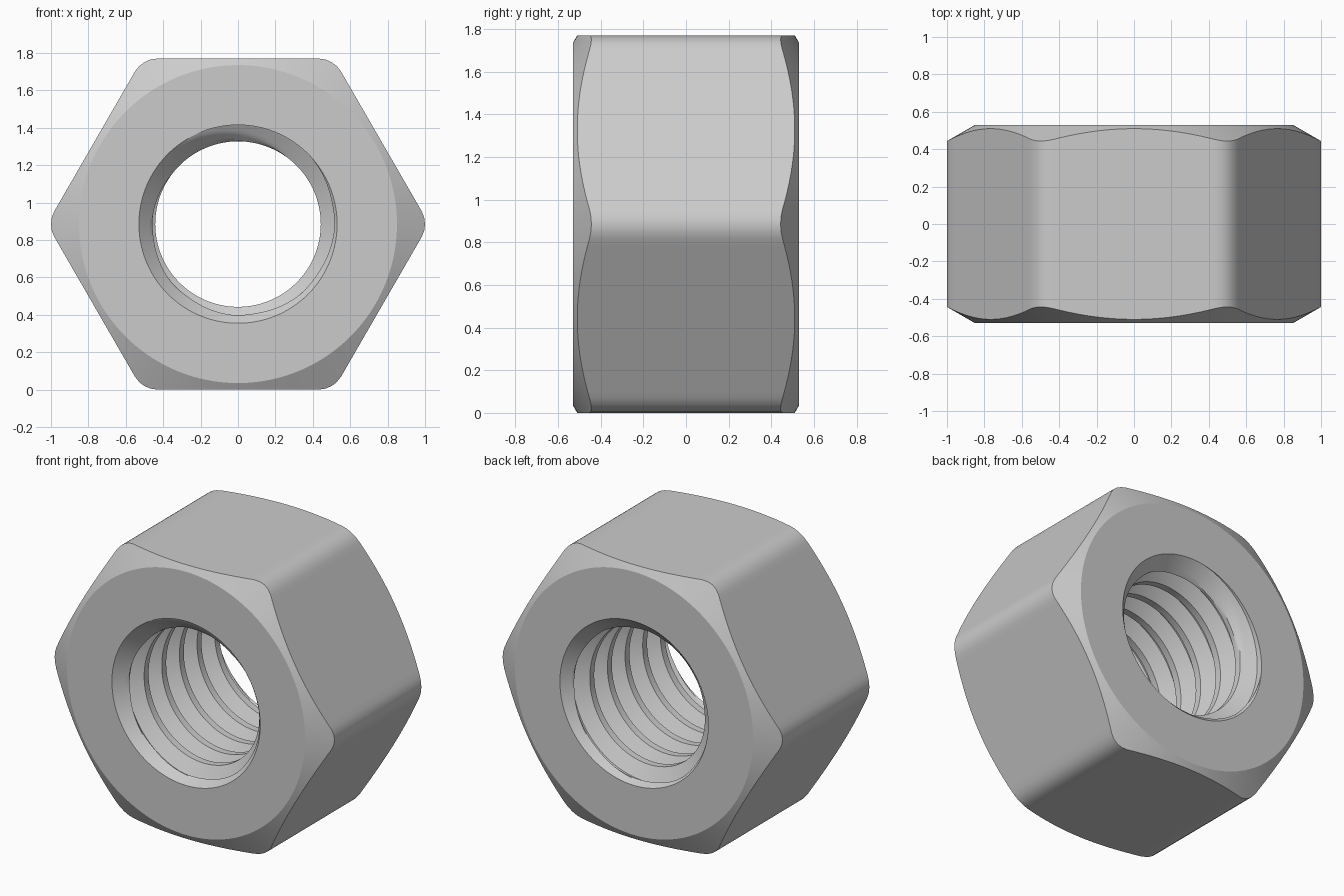
import bpy
import bmesh
from math import sin, cos, tan, pi, radians, sqrt, ceil

if "Cube" in bpy.data.objects:
    bpy.data.objects.remove(bpy.data.objects["Cube"])

# Main dimensions: the bore runs along y
APOTHEM, HALF, ROUND = 0.885, 0.53, 0.1415
FACE_R = 0.85                       # flat face radius, where the chamfer starts
MINOR, MAJOR, PITCH = 0.4425, 0.53, 0.18
COLUMNS = 180
CREST = PITCH / 4
FLANK = (MAJOR - MINOR) * tan(radians(30))
ROOT = PITCH - CREST - 2 * FLANK


def hex_radius(angle):
    """Radius of the rounded hexagon, with corners on the x axis."""
    phi = abs((angle + pi / 6) % (pi / 3) - pi / 6)
    centre = (APOTHEM - ROUND) / cos(pi / 6)
    if phi < radians(4.1):
        return centre * cos(phi) + sqrt(ROUND ** 2 - (centre * sin(phi)) ** 2)
    return APOTHEM / cos(pi / 6 - phi)


def thread_rows():
    """One pitch of thread as (offset, radius) steps."""
    steps = [(CREST, MINOR, MINOR, 3), (FLANK, MINOR, MAJOR, 6),
             (ROOT, MAJOR, MAJOR, 3), (FLANK, MAJOR, MINOR, 6)]
    rows, start = [], 0
    for width, r0, r1, count in steps:
        rows += [(start + width * i / count, r0 + (r1 - r0) * i / count)
                 for i in range(count)]
        start += width
    return rows


def column(angle):
    """Closed section of the nut at one angle, as (radius, y)."""
    points = []
    first = -HALF - FLANK - CREST - PITCH * (angle - pi / 3) / (2 * pi)
    turns = ceil(2 * HALF / PITCH) + 3
    for turn in range(-2, turns):
        for offset, radius in ROWS:
            y = first + turn * PITCH + offset
            y = max(-HALF, min(HALF, y))
            countersink = MAJOR - (HALF - abs(y))
            edge = HALF - abs(y) < 1e-7
            points.append((MAJOR if edge else max(radius, countersink), y))
    rim = hex_radius(angle)
    rim_y = HALF - (rim - FACE_R) * tan(radians(30))
    points += [(FACE_R, HALF), (rim, rim_y), (rim, -rim_y), (FACE_R, -HALF)]
    return points


# Nut body: sections swept round the axis, with the thread rows following a helix
ROWS = thread_rows()
bm = bmesh.new()
rings = []
for i in range(COLUMNS + 1):
    a = 2 * pi * i / COLUMNS
    rings.append([bm.verts.new((r * cos(a), y, r * sin(a) + APOTHEM))
                  for r, y in column(a)])
for left, right in zip(rings, rings[1:]):
    for j in range(len(left)):
        k = (j + 1) % len(left)
        bm.faces.new((left[j], left[k], right[k], right[j]))
bmesh.ops.remove_doubles(bm, verts=bm.verts, dist=1e-5)
bmesh.ops.recalc_face_normals(bm, faces=bm.faces)

mesh = bpy.data.meshes.new("hex_nut")
bm.to_mesh(mesh)
bm.free()
nut = bpy.data.objects.new("hex_nut", mesh)
bpy.context.collection.objects.link(nut)

# Plain steel
steel = bpy.data.materials.new("steel_grey")
steel.use_nodes = True
GREY = (0.6, 0.6, 0.6, 1)
steel.diffuse_color = GREY
steel.node_tree.nodes["Principled BSDF"].inputs["Base Color"].default_value = GREY
mesh.materials.append(steel)

bpy.ops.object.select_all(action="DESELECT")
nut.select_set(True)
bpy.context.view_layer.objects.active = nut
bpy.ops.object.shade_smooth_by_angle(angle=radians(28))
